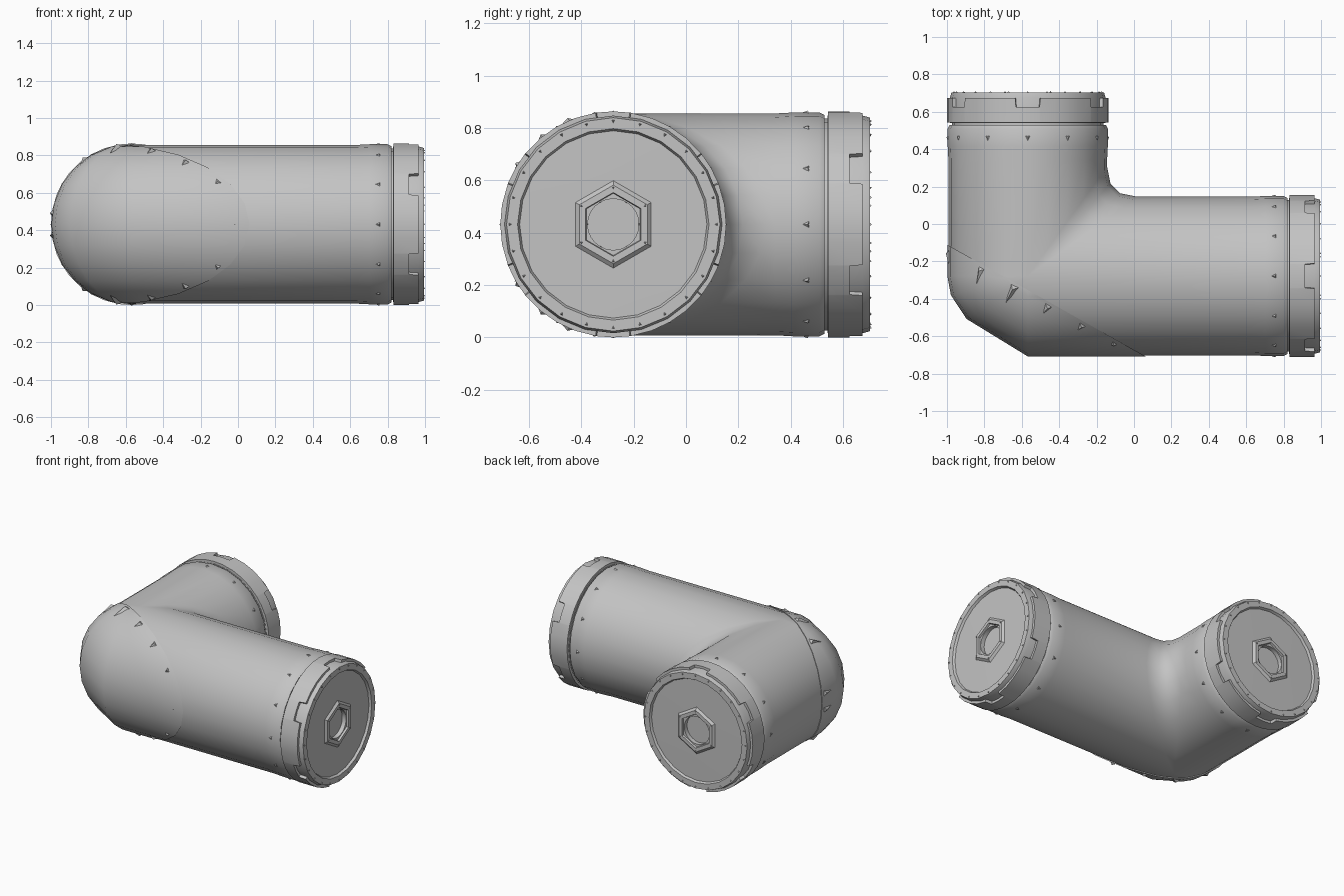
import bpy, bmesh, math
from mathutils import Vector, Matrix

if "Cube" in bpy.data.objects:
    bpy.data.objects.remove(bpy.data.objects["Cube"])

R = 0.424                          # pipe radius
CX, CY, CZ = -0.568, -0.278, 0.432  # where the two pipe axes cross
TIP_X, TIP_Y = 1.0, 0.71           # ends of the two arms
SIDES = 24
UP = Vector((0, 0, 1))

grey = bpy.data.materials.new("grey metal")
grey.use_nodes = True
grey.diffuse_color = (0.55, 0.55, 0.55, 1)
grey.node_tree.nodes["Principled BSDF"].inputs["Base Color"].default_value = (0.55, 0.55, 0.55, 1)


def finish(bm, name, matrix=None, smooth=40):
    bmesh.ops.remove_doubles(bm, verts=bm.verts, dist=1e-4)
    bmesh.ops.recalc_face_normals(bm, faces=bm.faces)
    if matrix:
        bm.transform(matrix)
    me = bpy.data.meshes.new(name)
    bm.to_mesh(me)
    bm.free()
    me.materials.append(grey)
    ob = bpy.data.objects.new(name, me)
    bpy.context.scene.collection.objects.link(ob)
    bpy.ops.object.select_all(action='DESELECT')
    ob.select_set(True)
    bpy.context.view_layer.objects.active = ob
    if smooth:
        bpy.ops.object.shade_smooth_by_angle(angle=math.radians(smooth))
    return ob


def loft(bm, rings, closed=False, caps=False):
    """Join rings of points with quads."""
    vs = [[bm.verts.new(p) for p in ring] for ring in rings]
    n = len(vs[0])
    pairs = list(zip(vs, vs[1:])) + ([(vs[-1], vs[0])] if closed else [])
    for a, b in pairs:
        for k in range(n):
            bm.faces.new((a[k], a[(k + 1) % n], b[(k + 1) % n], b[k]))
    if caps:
        bm.faces.new(vs[0])
        bm.faces.new(vs[-1])


def circle(r, z, n=SIDES, turn=0.0):
    return [(r * math.cos(turn + 2 * math.pi * k / n),
             r * math.sin(turn + 2 * math.pi * k / n), z) for k in range(n)]


# Elbow: straight arms, ball-shaped outer corner, filleted inner corner
def elbow_mesh(extra=0.0):
    r0 = R + extra
    arm = [(0.18, -0.006), (0.20, 0.004), (0.295, 0.004), (0.37, 0.0)]
    corner = [(180, 1), (194, 0.985), (215, 0.93), (270, 1)]

    def ring(fn, dr=0.0):
        pts = []
        for k in range(SIDES):
            a = 2 * math.pi * k / SIDES
            d = (r0 + dr) * math.cos(a)
            x, y = fn(d)
            pts.append((x, y, CZ + (r0 + dr) * math.sin(a)))
        return pts

    def bend(i):
        ang, f = math.radians(corner[i][0]), corner[i][1]
        t = i / 3

        def fn(d):
            if d <= 1e-6:
                return CX - d * f * math.cos(ang), CY - d * f * math.sin(ang)
            s = 0.16 * d / R
            return CX + d + s * t * t, CY + d + s * (1 - t) ** 2
        return fn

    rings = [ring(lambda d, b=b: (CX + d, TIP_Y - b), dr) for b, dr in arm]
    rings += [ring(bend(i)) for i in range(4)]
    rings += [ring(lambda d, b=b: (TIP_X - b, CY + d), dr) for b, dr in reversed(arm)]
    bm = bmesh.new()
    loft(bm, rings, caps=True)
    bmesh.ops.remove_doubles(bm, verts=bm.verts, dist=1e-4)
    return bm


finish(elbow_mesh(), "elbow_pipe")

# Raised outer panel, cut off along a slanted upright plane
SEAM_A, SEAM_B = Vector((-1.0, -0.11, 0)), Vector((0.03, -0.69, 0))
along = (SEAM_B - SEAM_A).normalized()
outward = Vector((along.y, -along.x, 0))
bm = elbow_mesh(0.006)
cut = bmesh.ops.bisect_plane(bm, geom=bm.verts[:] + bm.edges[:] + bm.faces[:],
                             plane_co=SEAM_A, plane_no=-outward, clear_outer=True)
edges = [e for e in cut["geom_cut"] if isinstance(e, bmesh.types.BMEdge)]
bmesh.ops.edgeloop_fill(bm, edges=edges)
finish(bm, "outer_corner_panel")


def wedge(bm, p, n, t, length, width, height):
    """Small three-sided stud pointing along t on a surface with normal n."""
    n = n.normalized()
    t = (t - n * t.dot(n)).normalized()
    s = n.cross(t)
    base = p - n * 0.012
    a, b, c = (bm.verts.new(base + t * length / 2),
               bm.verts.new(base - t * length / 2 + s * width / 2),
               bm.verts.new(base - t * length / 2 - s * width / 2))
    top = bm.verts.new(p + n * height - t * length * 0.3)
    for f in ((a, b, c), (a, b, top), (b, c, top), (c, a, top)):
        bm.faces.new(f)


# Studs along the panel seam
bm = bmesh.new()
for x in (-0.96, -0.8, -0.63, -0.45, -0.27, -0.1):
    size = 0.05 + 0.07 * min(1, max(0, -x - 0.1) / 0.6)
    p = SEAM_A + along * ((x - SEAM_A.x) / along.x) + outward * (size / 2 + 0.01)
    off = Vector((min(p.x - CX, 0), min(p.y - CY, 0), 0))
    h = math.sqrt(max((R + 0.006) ** 2 - off.length_squared, 0))
    for side in (1, -1):
        n = off + UP * h * side
        wedge(bm, Vector((p.x, p.y, CZ + h * side)), n, outward, size, 0.055, 0.012)
wedge(bm, Vector((-0.04, CY - R - 0.004, CZ)), Vector((0, -1, 0)), Vector((-1, 0, 0)), 0.08, 0.055, 0.003)
wedge(bm, Vector((CX - R - 0.004, -0.19, CZ)), Vector((-1, 0, 0)), Vector((0, -1, 0)), 0.08, 0.055, 0.003)
finish(bm, "panel_studs", smooth=0)


# Everything at the end of one arm, built along local z with the tip at 0
def arm_end(side, axis, tip):
    x = UP.cross(axis)
    m = Matrix.Translation(tip) @ Matrix((x, UP, axis)).transposed().to_4x4()

    # Studs round the arm behind the collar
    bm = bmesh.new()
    for k in range(12):
        a = math.pi * k / 6
        n = Vector((math.cos(a), math.sin(a), 0))
        wedge(bm, n * (R + 0.003) + Vector((0, 0, -0.265)), n, Vector((0, 0, -1)), 0.065, 0.055, 0.008)
    finish(bm, side + "_arm_studs", m, 0)

    # Cap body with neck, rim, recessed disc and central socket
    profile = [(0.405, -0.20), (0.405, -0.17), (0.416, -0.17), (0.416, -0.035), (0.408, -0.006),
               (0.366, -0.006), (0.358, -0.022), (0.16, -0.02), (0.098, -0.02), (0.098, -0.05)]
    bm = bmesh.new()
    loft(bm, [circle(r, z) for r, z in profile], caps=True)
    finish(bm, side + "_end_cap", m, 30)

    # Notched collar
    steps = [(-9, -0.035), (-8.4, -0.085), (0, -0.085), (8.4, -0.085), (9, -0.035), (20, -0.035),
             (30, -0.035), (40, -0.035)]
    rings = []
    for k in range(6):
        for deg, top in steps:
            a = math.radians(30 + 60 * k + deg)
            c, s = math.cos(a), math.sin(a)
            section = [(0.432, -0.168), (0.432, top), (0.41, top), (0.40, -0.168)]
            rings.append([(r * c, r * s, z) for r, z in section])
    bm = bmesh.new()
    loft(bm, rings, closed=True)
    finish(bm, side + "_notched_collar", m, 30)

    # Hexagonal bolt ring
    bm = bmesh.new()
    hexagon = [(0.172, -0.024), (0.15, -0.006), (0.122, -0.006), (0.112, -0.05)]
    loft(bm, [circle(r, z, 6, math.pi / 6) for r, z in hexagon], closed=True)
    finish(bm, side + "_bolt_ring", m, 0)

    # Teeth on the rim and on the bolt ring
    bm = bmesh.new()
    for count, radius, size in ((24, 0.387, 0.032), (6, 0.134, 0.026)):
        for k in range(count):
            a = 2 * math.pi * k / count + math.pi / 6
            n = Vector((math.cos(a), math.sin(a), 0))
            wedge(bm, n * radius + Vector((0, 0, -0.006)), UP, -n, size, size, 0.006)
    finish(bm, side + "_cap_teeth", m, 0)


arm_end("left", Vector((1, 0, 0)), Vector((TIP_X, CY, CZ)))
arm_end("back", Vector((0, 1, 0)), Vector((CX, TIP_Y, CZ)))
